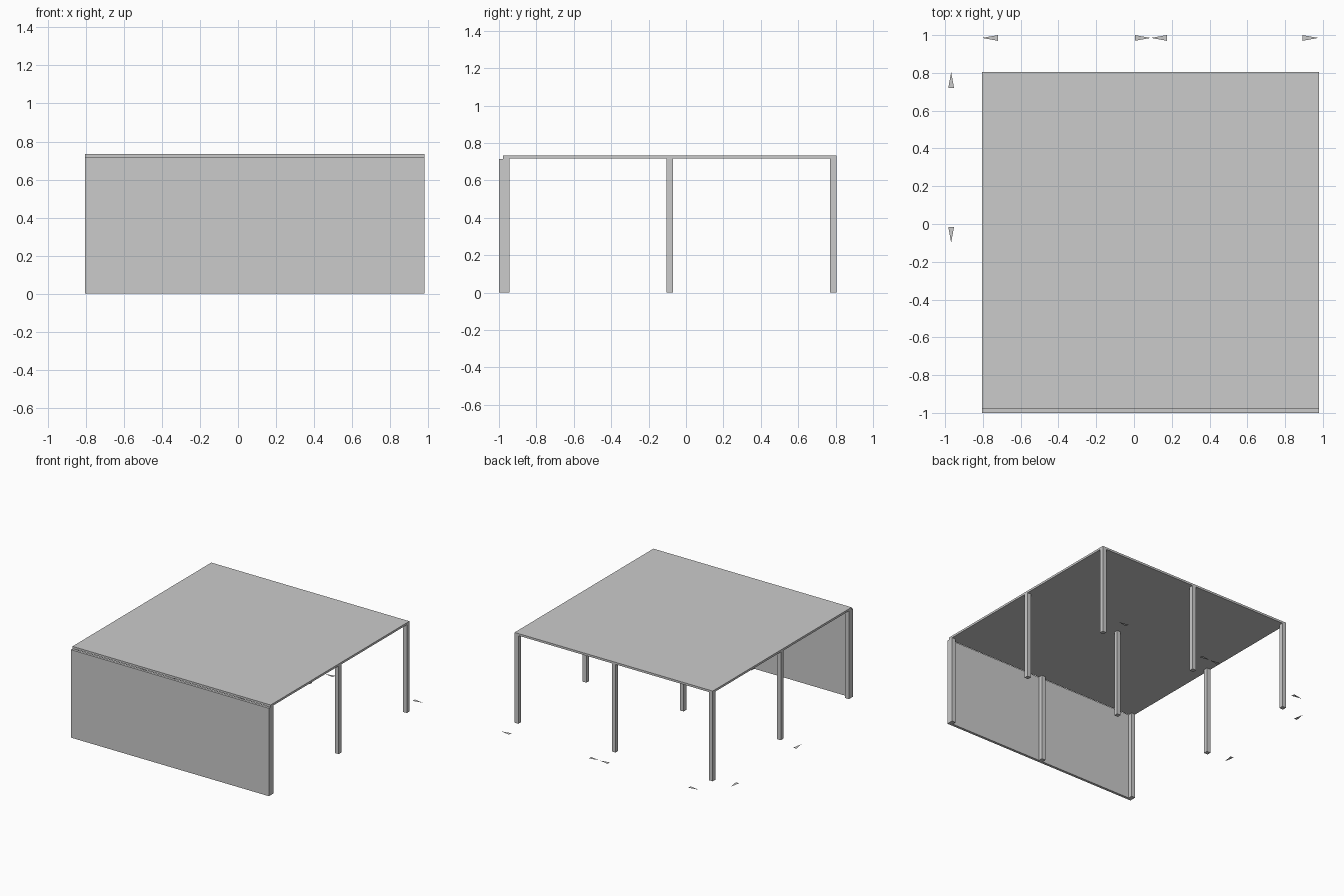
import bpy

if "Cube" in bpy.data.objects:
    bpy.data.objects.remove(bpy.data.objects["Cube"])

X0, X1 = -0.804, 0.979      # roof extent left / right
Y0, Y1 = -0.979, 0.805      # roof extent front / back
COL = 0.034                 # column width
ROOF_Z, TOP_Z = 0.717, 0.734


def mesh_object(name, verts, faces):
    mesh = bpy.data.meshes.new(name)
    mesh.from_pydata(verts, [], faces)
    mesh.update()
    obj = bpy.data.objects.new(name, mesh)
    bpy.context.collection.objects.link(obj)
    return obj


def box(name, x0, x1, y0, y1, z0, z1):
    bpy.ops.mesh.primitive_cube_add(
        size=1, location=((x0 + x1) / 2, (y0 + y1) / 2, (z0 + z1) / 2))
    obj = bpy.context.object
    obj.name = name
    obj.scale = (x1 - x0, y1 - y0, z1 - z0)
    bpy.ops.object.transform_apply(location=False, rotation=False, scale=True)
    return obj


def arrow(name, tip, direction, length=0.083, half=0.015):
    # Flat triangular dimension marker lying on the ground
    (tx, ty), (dx, dy) = tip, direction
    bx, by = tx - dx * length, ty - dy * length
    mesh_object(name, [(tx, ty, 0),
                       (bx - dy * half, by + dx * half, 0),
                       (bx + dy * half, by - dx * half, 0)], [(0, 1, 2)])


# Roof slab and front wall
box("roof_slab", X0, X1, Y0, Y1, ROOF_Z, TOP_Z)
box("front_wall", X0, X1, -1.0, Y0, 0, 0.715)

# Three by three grid of columns, flush with the roof edges
for row, rname in enumerate(("front", "middle", "back")):
    for col, cname in enumerate(("left", "centre", "right")):
        x = X0 + col * (X1 - X0 - COL) / 2
        y = Y0 + row * (Y1 - Y0 - COL) / 2
        box(f"column_{rname}_{cname}", x, x + COL, y, y + COL, 0, ROOF_Z)

# Ground arrowheads behind the building and along its left side
AY, AX, MID = 0.985, -0.968, (X0 + X1) / 2
arrow("arrow_back_left", (X0, AY), (-1, 0))
arrow("arrow_back_mid_left", (MID, AY), (1, 0))
arrow("arrow_back_mid_right", (MID + 0.003, AY), (-1, 0))
arrow("arrow_back_right", (0.976, AY), (1, 0))
arrow("arrow_side_back", (AX, 0.804), (0, 1))
arrow("arrow_side_middle", (AX, -0.099), (0, -1))
